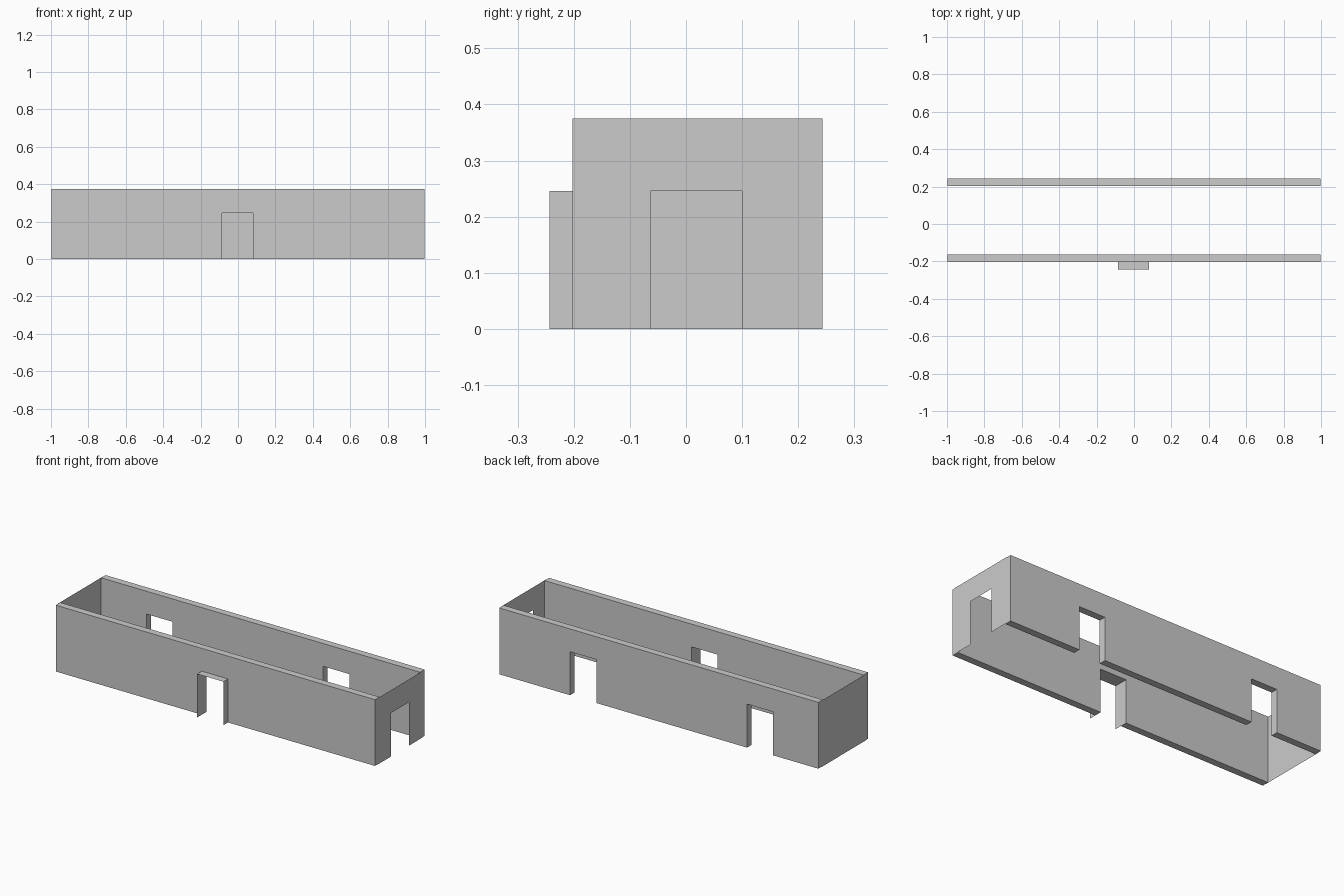
import bpy, bmesh

if "Cube" in bpy.data.objects:
    bpy.data.objects.remove(bpy.data.objects["Cube"])

HEIGHT = 0.375
DOOR_TOP = 0.246


def wall_profile(start, end, doors):
    """Wall outline (along, z) with door notches rising from the floor."""
    pts = [(start, 0)]
    for a, b in doors:
        pts += [(a, 0), (a, DOOR_TOP), (b, DOOR_TOP), (b, 0)]
    return pts + [(end, 0), (end, HEIGHT), (start, HEIGHT)]


def make_object(name, bm):
    mesh = bpy.data.meshes.new(name)
    bm.to_mesh(mesh)
    bm.free()
    obj = bpy.data.objects.new(name, mesh)
    bpy.context.collection.objects.link(obj)
    return obj


def long_wall(name, y0, y1, doors):
    """Solid wall along x, from y0 to y1."""
    bm = bmesh.new()
    pts = wall_profile(-0.998, 0.998, doors)
    face = bm.faces.new([bm.verts.new((x, y0, z)) for x, z in pts])
    result = bmesh.ops.extrude_face_region(bm, geom=[face], use_keep_orig=True)
    moved = [g for g in result["geom"] if isinstance(g, bmesh.types.BMVert)]
    bmesh.ops.translate(bm, verts=moved, vec=(0, y1 - y0, 0))
    bmesh.ops.recalc_face_normals(bm, faces=bm.faces)
    return make_object(name, bm)


def end_wall(name, x, doors):
    """Thin sheet closing one end, facing outwards."""
    bm = bmesh.new()
    pts = wall_profile(-0.18, 0.222, doors)
    face = bm.faces.new([bm.verts.new((x, y, z)) for y, z in pts])
    face.normal_update()
    if face.normal.x * x < 0:
        face.normal_flip()
    return make_object(name, bm)


# Long walls with their doorways
long_wall("front_wall", -0.202, -0.162, [(-0.085, 0.079)])
long_wall("back_wall", 0.203, 0.243, [(-0.715, -0.552), (0.391, 0.555)])

# Thin end walls, the right one with a doorway
end_wall("left_end_wall", -1.0, [])
end_wall("right_end_wall", 1.0, [(-0.063, 0.10)])

# Thin open door surround projecting from the front wall
bm = bmesh.new()
outline = [(-0.085, 0), (-0.085, DOOR_TOP), (0.079, DOOR_TOP), (0.079, 0)]
outer = [bm.verts.new((x, -0.243, z)) for x, z in outline]
inner = [bm.verts.new((x, -0.202, z)) for x, z in outline]
for i in range(3):
    bm.faces.new((outer[i], outer[i + 1], inner[i + 1], inner[i]))
make_object("front_door_surround", bm)
